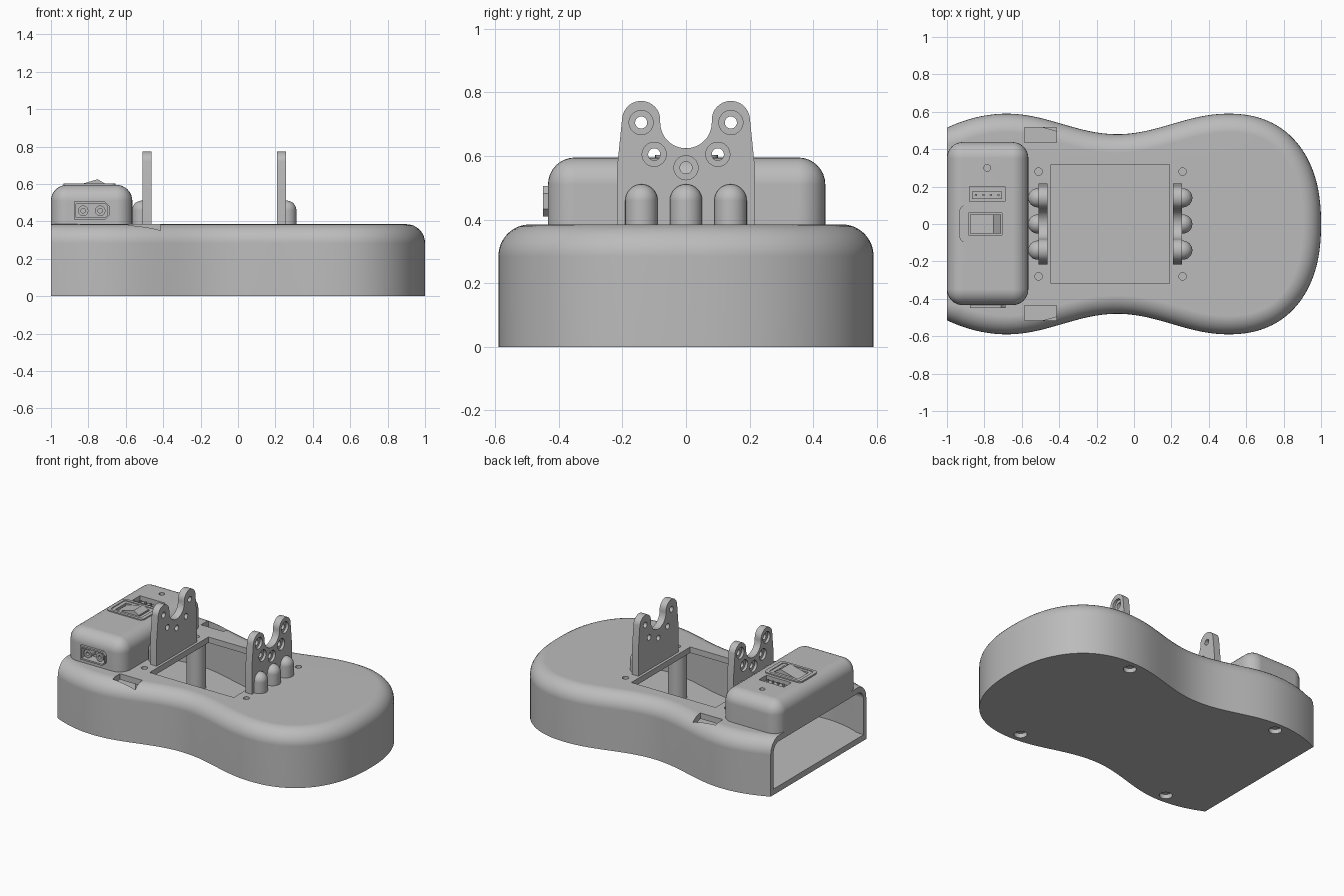
import bpy, bmesh, math

cube = bpy.data.objects.get("Cube")
if cube:
    bpy.data.objects.remove(cube, do_unlink=True)

# One grey plastic for everything
grey = bpy.data.materials.new("grey_plastic")
grey.use_nodes = True
grey.diffuse_color = (0.5, 0.5, 0.5, 1)
grey.node_tree.nodes["Principled BSDF"].inputs["Base Color"].default_value = (0.5, 0.5, 0.5, 1)
parts = []


def make(name, bm, keep=True):
    bmesh.ops.recalc_face_normals(bm, faces=bm.faces)
    mesh = bpy.data.meshes.new(name)
    bm.to_mesh(mesh)
    bm.free()
    mesh.materials.append(grey)
    obj = bpy.data.objects.new(name, mesh)
    bpy.context.collection.objects.link(obj)
    if keep:
        parts.append(obj)
    else:
        obj.hide_render = True
    return obj


def loft(name, rings, keep=True):
    """Skin a stack of equal point rings and cap both ends."""
    bm = bmesh.new()
    rows = [[bm.verts.new(p) for p in ring] for ring in rings]
    n = len(rows[0])
    for a, b in zip(rows, rows[1:]):
        for i in range(n):
            j = (i + 1) % n
            bm.faces.new((a[i], a[j], b[j], b[i]))
    bm.faces.new(rows[0])
    bm.faces.new(rows[-1])
    return make(name, bm, keep)


def prism(name, pts, lo, hi, axis="z", keep=True):
    place = {"x": lambda u, v, w: (w, u, v),
             "y": lambda u, v, w: (u, w, v),
             "z": lambda u, v, w: (u, v, w)}[axis]
    return loft(name, [[place(u, v, w) for u, v in pts] for w in (lo, hi)], keep)


def arc(cx, cy, r, a0, a1, n):
    angles = [math.radians(a0 + (a1 - a0) * i / n) for i in range(n + 1)]
    return [(cx + r * math.cos(a), cy + r * math.sin(a)) for a in angles]


def circle(cx, cy, r, n=32):
    return arc(cx, cy, r, 0, 360, n)[:-1]


def rect(x0, x1, y0, y1, r=0):
    if not r:
        return [(x0, y0), (x1, y0), (x1, y1), (x0, y1)]
    return (arc(x1 - r, y1 - r, r, 0, 90, 5) + arc(x0 + r, y1 - r, r, 90, 180, 5)
            + arc(x0 + r, y0 + r, r, 180, 270, 5) + arc(x1 - r, y0 + r, r, 270, 360, 5))


def cut(cutter, *targets):
    for obj in targets:
        mod = obj.modifiers.new("cut", "BOOLEAN")
        mod.operation = "DIFFERENCE"
        mod.solver = "EXACT"
        mod.object = cutter
        bpy.context.view_layer.update()
        graph = bpy.context.evaluated_depsgraph_get()
        mesh = bpy.data.meshes.new_from_object(obj.evaluated_get(graph))
        obj.modifiers.clear()
        obj.data = mesh
    bpy.data.objects.remove(cutter, do_unlink=True)


# Waisted body outline, inset by d, open end at x = end
def outline(d, end=-1.0):
    side = []
    for i in range(40):
        x = -1 + 1.5 * i / 40
        if x < -0.68:
            y = 0.59 - 0.075 * ((x + 0.68) / 0.32) ** 2
        else:
            y = 0.535 - 0.055 * math.cos((x + 0.09) / 0.59 * math.pi)
        side.append((x, y))
    for i in range(33):
        a = math.pi / 2 * i / 32
        side.append((0.5 + 0.5 * math.sin(a) ** 0.87, 0.59 * max(0, math.cos(a)) ** 0.87))
    side[-1] = (1, 0)
    inset = []
    for i, (x, y) in enumerate(side):
        ax, ay = side[max(i - 1, 0)]
        bx, by = side[min(i + 1, len(side) - 1)]
        tx, ty = bx - ax, by - ay
        size = math.hypot(tx, ty)
        inset.append((x + ty / size * d, y - tx / size * d))
    inset[0] = (end, inset[0][1])
    inset[-1] = (1 - d, 0)
    return inset + [(x, -y) for x, y in reversed(inset[:-1])]


def rounded_shell(name, d, z0, top, r, end=-1.0, keep=True):
    levels = [(d, z0)]
    for i in range(9):
        a = math.pi / 2 * i / 8
        levels.append((d + r * (1 - math.cos(a)), top - r + r * math.sin(a)))
    return loft(name, [[(x, y, z) for x, y in outline(o, end)] for o, z in levels], keep)


# Hollow body with a top window, strap slots and base recesses
body = rounded_shell("body", 0, 0, 0.385, 0.1)
cut(rounded_shell("cavity", 0.045, 0.04, 0.345, 0.06, -1.1, False), body)
cut(prism("window", rect(-0.445, 0.19, -0.317, 0.317), 0.2, 0.5, keep=False), body)
for s in (-1, 1):
    ys = sorted((s * 0.437, s * 0.517))
    cut(prism("slot", rect(-0.585, -0.415, *ys), 0.3, 0.5, keep=False), body)
    for x in (-0.69, 0.47):
        cut(prism("recess", circle(x, s * 0.52, 0.04), -0.05, 0.03, keep=False), body)
    # Screw posts inside the body
    for x in (-0.51, 0.26):
        post = prism("screw_post", circle(x, s * 0.28, 0.06), 0.03, 0.36)
        cut(prism("bore", circle(x, s * 0.28, 0.02), 0.2, 0.5, keep=False), body, post)

# Paired upright brackets, counterbored on the outside
half = [(-0.217, 0.37), (-0.217, 0.56)]
half += arc(-0.141, 0.713, 0.06, 172, 0, 16) + arc(0, 0.705, 0.081, 180, 270, 12)
profile = half + [(-y, z) for y, z in reversed(half[:-1])]
for s, side in ((-1, "right"), (1, "left")):
    outer, inner = -0.127 + s * 0.383, -0.127 + s * 0.335
    bracket = prism(side + "_bracket", profile, *sorted((outer, inner)), axis="x")
    for y, z in ((-0.141, 0.705), (0.141, 0.705), (-0.1, 0.605), (0.1, 0.605), (0, 0.563)):
        cut(prism("hole", circle(y, z, 0.019), *sorted((outer + s * 0.1, inner - s * 0.1)),
                  axis="x", keep=False), bracket)
        cut(prism("counterbore", circle(y, z, 0.038), *sorted((outer + s * 0.1, outer - s * 0.018)),
                  axis="x", keep=False), bracket)
    # Domed supports at the bracket foot
    for y in (-0.14, 0, 0.14):
        steps = [(0.051, 0.37)]
        for i in range(9):
            a = math.radians(88 * i / 8)
            steps.append((0.051 * math.cos(a), 0.46 + 0.051 * math.sin(a)))
        loft(side + "_dome_support", [[(px, py, z) for px, py in circle(outer + s * 0.005, y, r)]
                                      for r, z in steps])

# Electronics box with rounded sides and top
bm = bmesh.new()
bmesh.ops.create_cube(bm, size=1)
for v in bm.verts:
    v.co = (-0.7825 + v.co.x * 0.435, 0.002 + v.co.y * 0.872, 0.485 + v.co.z * 0.22)
edges = [e for e in bm.edges if max(v.co.z for v in e.verts) > 0.5]
bmesh.ops.bevel(bm, geom=edges, offset=0.085, segments=8, profile=0.5, affect="EDGES")
case = make("electronics_box", bm)

# Rocker switch on the lid
frame = prism("switch_frame", rect(-0.933, -0.655, -0.097, 0.1, 0.03), 0.58, 0.603)
cut(prism("pocket", rect(-0.91, -0.68, -0.078, 0.08, 0.015), 0.598, 0.7, keep=False), frame)
cut(prism("pocket", rect(-0.885, -0.705, -0.058, 0.058), 0.56, 0.7, keep=False), case, frame)
prism("switch_rocker", [(-0.878, 0.55), (-0.878, 0.588), (-0.75, 0.625), (-0.712, 0.602),
                        (-0.712, 0.55)], -0.052, 0.052, "y")

# Pin socket and indicator hole on the lid
cut(prism("socket", rect(-0.88, -0.69, 0.12, 0.2), 0.54, 0.7, keep=False), case)
prism("socket_bar", rect(-0.865, -0.705, 0.135, 0.175), 0.53, 0.575)
for i in range(4):
    prism("socket_pin", circle(-0.845 + i * 0.04, 0.155, 0.007, 8), 0.53, 0.59)
cut(prism("indicator", circle(-0.785, 0.3, 0.018), 0.57, 0.7, keep=False), case)


# Two-pin power connector on the front of the box
def plug_shape(g):
    return [(-0.877 + g, 0.41 + g), (-0.71, 0.41 + g), (-0.687 - g, 0.433),
            (-0.687 - g, 0.482), (-0.71, 0.505 - g), (-0.877 + g, 0.505 - g)]


plug = prism("power_connector", plug_shape(0), -0.45, -0.4, "y")
cut(prism("plug_pocket", plug_shape(0.011), -0.5, -0.385, "y", False), plug, case)
for x in (-0.828, -0.737):
    pin = prism("power_pin", circle(x, 0.457, 0.028, 24), -0.44, -0.37, "y")
    cut(prism("pin_bore", circle(x, 0.457, 0.012, 16), -0.5, -0.42, "y", False), pin)

# Smooth curves, crisp edges
bpy.ops.object.select_all(action="DESELECT")
for obj in parts:
    obj.select_set(True)
bpy.context.view_layer.objects.active = body
bpy.ops.object.shade_smooth_by_angle(angle=math.radians(30))
for obj in parts:
    obj.modifiers.new("even_normals", "WEIGHTED_NORMAL").keep_sharp = True
